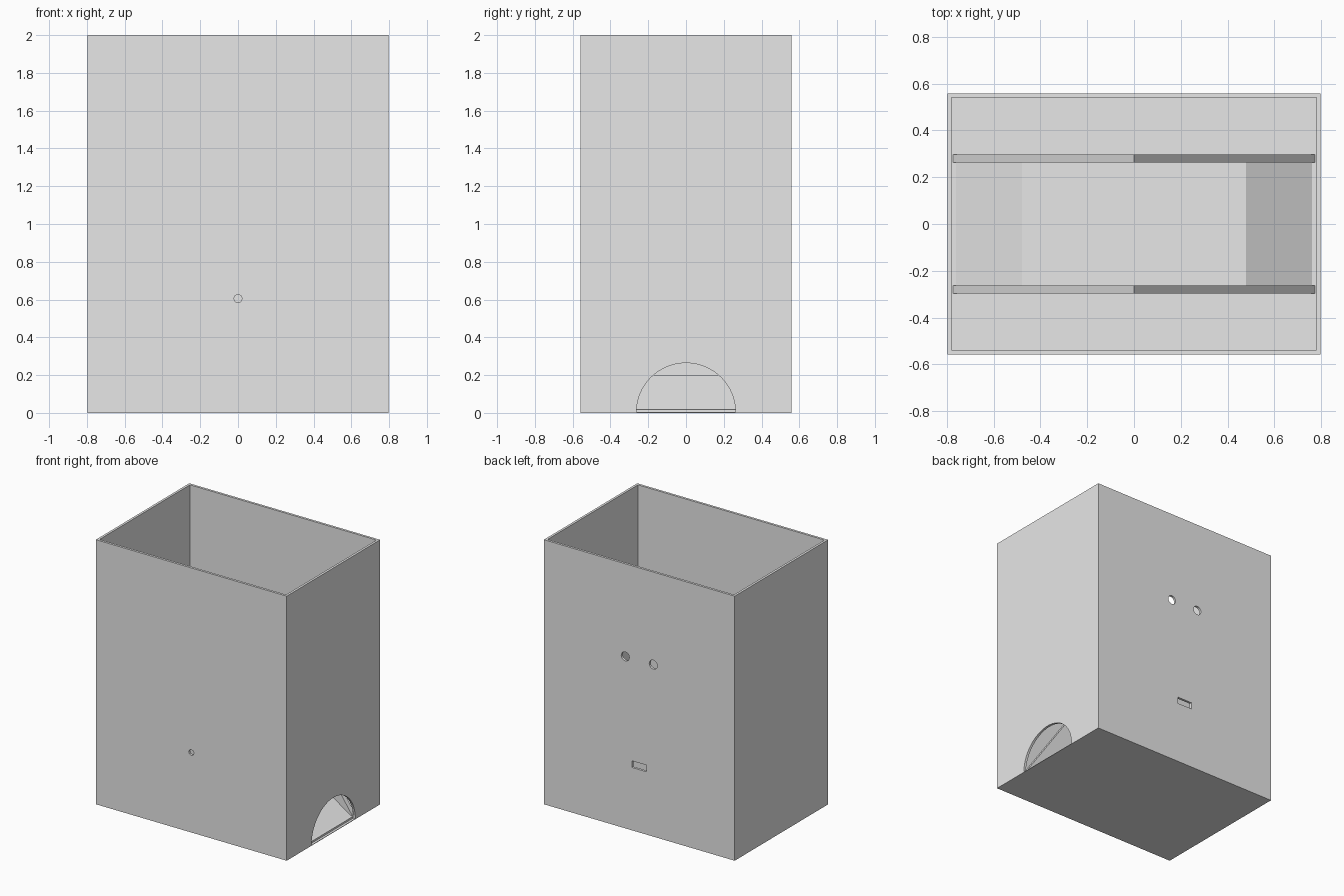
import bpy
import bmesh
from math import pi, cos, sin
from mathutils import Matrix, Vector

cube = bpy.data.objects.get("Cube")
if cube:
    bpy.data.objects.remove(cube, do_unlink=True)

# Overall sizes
HX, HY, H, WALL = 0.798, 0.558, 2.0, 0.018
IX, IY = HX - WALL, HY - WALL

gray = bpy.data.materials.new("light_gray")
gray.use_nodes = True
gray.diffuse_color = (0.8, 0.8, 0.8, 1)
gray.node_tree.nodes["Principled BSDF"].inputs["Base Color"].default_value = (0.8, 0.8, 0.8, 1)


def prism(name, profile, start, depth, axes):
    """Extrude a 2D profile; axes map profile u, v and depth to space."""
    u, v, w = (Vector(a) for a in axes)
    bm = bmesh.new()
    face = bm.faces.new([bm.verts.new(u * a + v * b + w * start) for a, b in profile])
    new = bmesh.ops.extrude_face_region(bm, geom=[face])["geom"]
    moved = [g for g in new if isinstance(g, bmesh.types.BMVert)]
    bmesh.ops.translate(bm, verts=moved, vec=w * depth)
    bmesh.ops.recalc_face_normals(bm, faces=bm.faces)
    mesh = bpy.data.meshes.new(name)
    bm.to_mesh(mesh)
    bm.free()
    mesh.materials.append(gray)
    obj = bpy.data.objects.new(name, mesh)
    bpy.context.collection.objects.link(obj)
    return obj


def rect(x0, x1, z0, z1):
    return [(x0, z0), (x1, z0), (x1, z1), (x0, z1)]


def circle(x, z, r, n):
    return [(x + r * cos(2 * pi * i / n), z + r * sin(2 * pi * i / n)) for i in range(n)]


ALONG_Y = ((1, 0, 0), (0, 0, 1), (0, 1, 0))
ALONG_X = ((0, 1, 0), (0, 0, 1), (1, 0, 0))

# Open-topped case
case = prism("case", rect(-HX, HX, 0, H), -HY, 2 * HY, ALONG_Y)

# Cutters: cavity, side arch, front hole, back holes and back slot
arch = [(0.262 * cos(pi * i / 32), 0.004 + 0.26 * sin(pi * i / 32)) for i in range(33)]
cutters = [
    prism("cavity", rect(-IX, IX, WALL, H + 0.2), -IY, 2 * IY, ALONG_Y),
    prism("arch_cutter", arch, IX, 0.1, ALONG_X),
    prism("front_hole_cutter", circle(0, 0.605, 0.022, 8), -HY - 0.03, 0.06, ALONG_Y),
    prism("slot_cutter", rect(-0.062, 0.062, 0.475, 0.525), HY - 0.03, 0.06, ALONG_Y),
]
for side in (-1, 1):
    cutters.append(prism("back_hole_cutter", circle(side * 0.117, 1.3, 0.034, 16),
                         HY - 0.03, 0.06, ALONG_Y))

bpy.context.view_layer.objects.active = case
for cutter in cutters:
    cutter.hide_render = True
    mod = case.modifiers.new(cutter.name, "BOOLEAN")
    mod.operation = "DIFFERENCE"
    mod.solver = "EXACT"
    mod.object = cutter
    bpy.ops.object.modifier_apply(modifier=mod.name)
    bpy.data.objects.remove(cutter, do_unlink=True)

# Gabled dividers running the length of the case
gable = [(-IX, 0.01), (IX, 0.01), (0, 1.13)]
for name, y in (("front_divider", -0.298), ("back_divider", 0.262)):
    prism(name, gable, y, 0.036, ALONG_Y)

# Raised floor with a ramp at each end, between the dividers
ramp = [(-IX, 0.006), (IX, 0.006), (0.48, 0.2), (-0.48, 0.2)]
prism("ramped_floor", ramp, -0.262, 0.524, ALONG_Y)
